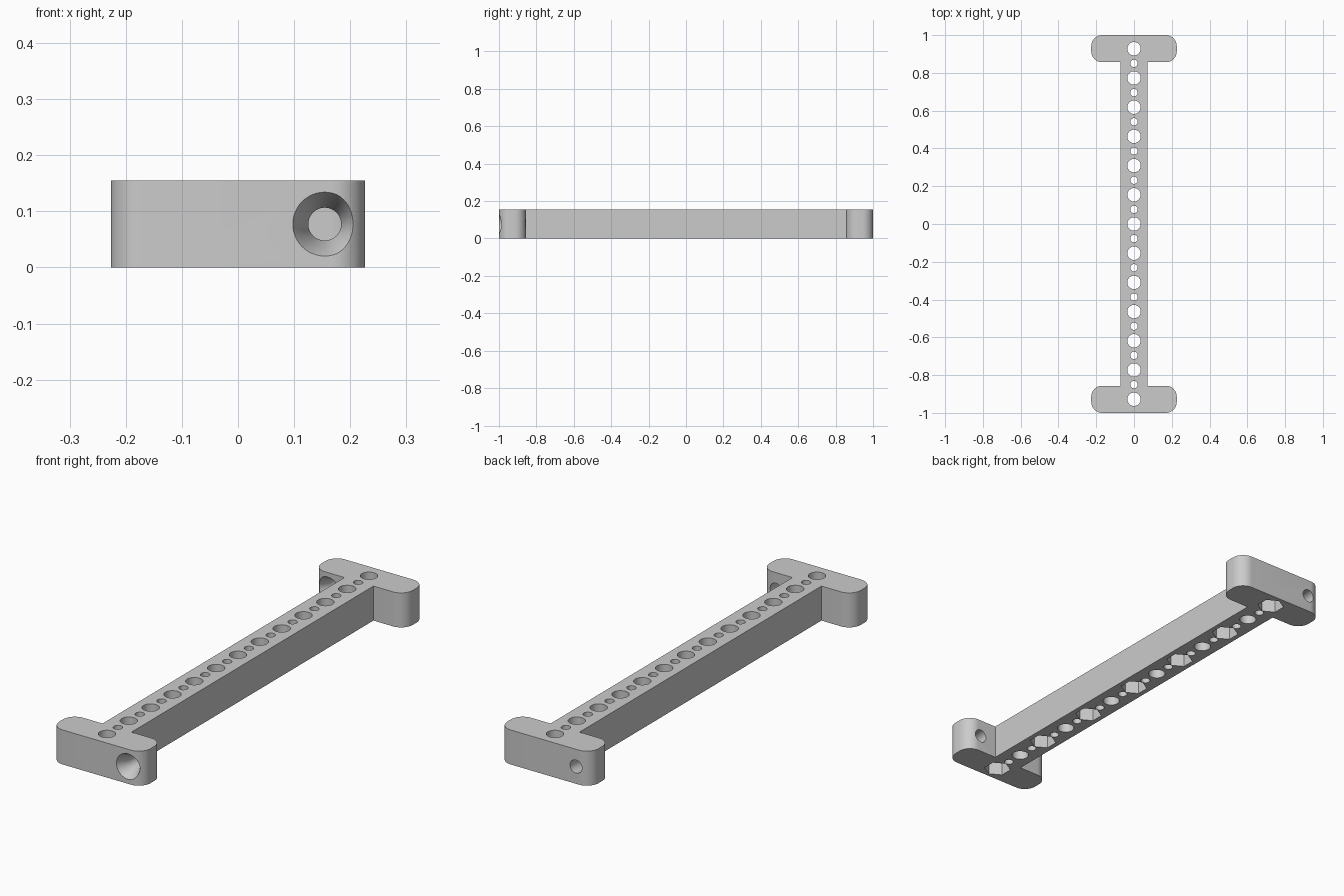
import bpy
import bmesh
from math import cos, sin, pi, radians

cube = bpy.data.objects.get("Cube")
if cube:
    bpy.data.objects.remove(cube, do_unlink=True)

PITCH = 0.1546         # spacing of the large holes, also the height
WIDTH = 0.1435         # width of the bar and depth of the end plates
HALF = PITCH + WIDTH / 2
INNER = 1 - WIDTH      # inner face of an end plate
ROUND = 0.058          # corner radius of the end plates


def make_object(name, bm):
    bmesh.ops.recalc_face_normals(bm, faces=bm.faces)
    mesh = bpy.data.meshes.new(name)
    bm.to_mesh(mesh)
    bm.free()
    obj = bpy.data.objects.new(name, mesh)
    bpy.context.collection.objects.link(obj)
    return obj


def add_turned(bm, place, rings, sides, turn=0):
    """Closed solid through (position, radius) rings along an axis."""
    loops = []
    for t, r in rings:
        angles = [turn + 2 * pi * i / sides for i in range(sides)]
        loops.append([bm.verts.new(place(r * cos(a), r * sin(a), t)) for a in angles])
    for low, high in zip(loops, loops[1:]):
        for i in range(sides):
            j = (i + 1) % sides
            bm.faces.new((low[i], low[j], high[j], high[i]))
    bm.faces.new(loops[0])
    bm.faces.new(loops[-1])


def corner(cx, cy, start, steps=12):
    """Quarter circle of outline points, counterclockwise."""
    angles = [start + pi / 2 * i / steps for i in range(steps + 1)]
    return [(cx + ROUND * cos(a), cy + ROUND * sin(a)) for a in angles]


# Body: I-shaped outline, half of it turned round for the other half
half = [(WIDTH / 2, INNER)]
half += corner(HALF - ROUND, INNER + ROUND, -pi / 2)
half += corner(HALF - ROUND, 1 - ROUND, 0)
half += corner(-HALF + ROUND, 1 - ROUND, pi / 2)
half += corner(-HALF + ROUND, INNER + ROUND, pi)
half += [(-WIDTH / 2, INNER)]
outline = half + [(-x, -y) for x, y in half]

bm = bmesh.new()
base = bm.faces.new([bm.verts.new((x, y, 0)) for x, y in outline])
top = bmesh.ops.extrude_face_region(bm, geom=[base])["geom"]
bmesh.ops.translate(bm, vec=(0, 0, PITCH),
                    verts=[v for v in top if isinstance(v, bmesh.types.BMVert)])
body = make_object("drilled_bar", bm)

# Vertical holes: large ones at each pitch, small ones between
holes = bmesh.new()
for i in range(-12, 13):
    y = i * PITCH / 2
    radius = 0.0355 if i % 2 == 0 else 0.0195
    add_turned(holes, lambda u, v, t, y=y: (u, y + v, t),
               [(-0.05, radius), (PITCH + 0.05, radius)], 40)

# Hexagonal nut pockets under every second large hole
pockets = bmesh.new()
for i in range(-3, 4):
    y = i * 2 * PITCH
    add_turned(pockets, lambda u, v, t, y=y: (u, y + v, t),
               [(-0.05, 0.057), (0.06, 0.057)], 6, pi / 2)

# Countersunk screw holes through the end plates, heads facing the front
screws = bmesh.new()
for x, front in ((PITCH, -1), (-PITCH, INNER)):
    add_turned(screws, lambda u, v, t, x=x, f=front: (x + u, f + t, PITCH / 2 + v),
               [(-0.01, 0.062), (0.055, 0.0293), (WIDTH + 0.02, 0.0293)], 48)

bpy.context.view_layer.objects.active = body
body.select_set(True)
for name, cut in (("hole_cutter", holes), ("pocket_cutter", pockets), ("screw_cutter", screws)):
    cutter = make_object(name, cut)
    cutter.hide_render = True
    mod = body.modifiers.new(name, "BOOLEAN")
    mod.operation = "DIFFERENCE"
    mod.solver = "EXACT"
    mod.object = cutter
    bpy.ops.object.modifier_apply(modifier=name)
    bpy.data.objects.remove(cutter, do_unlink=True)

# One plain grey for the whole part
grey = bpy.data.materials.new("plain_grey")
grey.use_nodes = True
colour = (0.6, 0.6, 0.6, 1)
grey.diffuse_color = colour
grey.node_tree.nodes["Principled BSDF"].inputs["Base Color"].default_value = colour
body.data.materials.clear()
body.data.materials.append(grey)

bpy.ops.object.select_all(action="DESELECT")
body.select_set(True)
bpy.ops.object.shade_smooth_by_angle(angle=radians(30))
